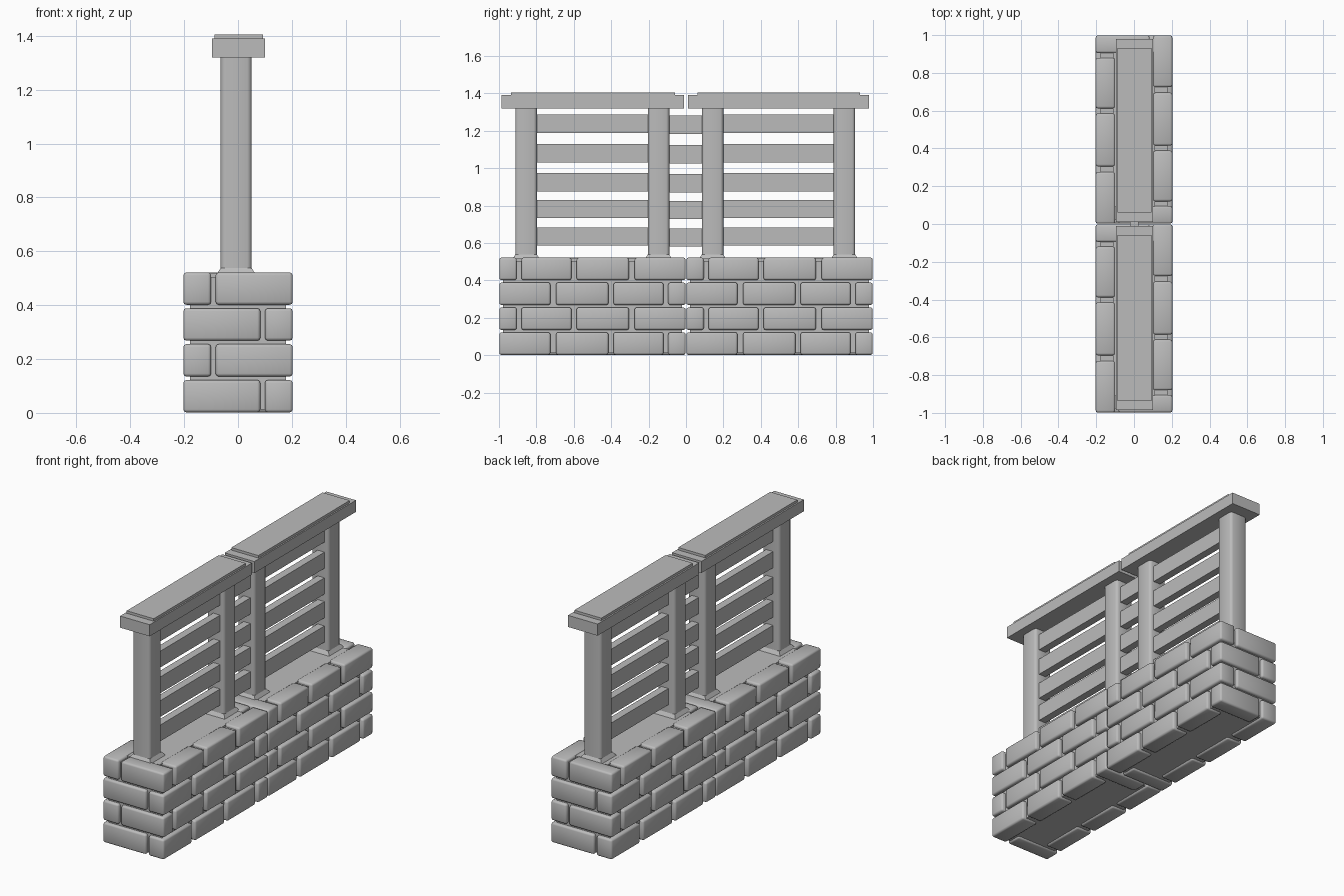
import bpy, bmesh, math
from mathutils import Matrix, Vector

if "Cube" in bpy.data.objects:
    bpy.data.objects.remove(bpy.data.objects["Cube"])

stone = bpy.data.materials.new("plain_grey")
stone.diffuse_color = (0.5, 0.5, 0.5, 1)
stone.use_nodes = True
stone.node_tree.nodes["Principled BSDF"].inputs["Base Color"].default_value = stone.diffuse_color


def add_box(bm, x0, x1, y0, y1, z0, z1, bevel=0.0, segs=2, vertical_only=False):
    """Append a (bevelled) box to bm."""
    t = bmesh.new()
    m = Matrix.Translation(((x0 + x1) / 2, (y0 + y1) / 2, (z0 + z1) / 2)) \
        @ Matrix.Diagonal((x1 - x0, y1 - y0, z1 - z0, 1))
    bmesh.ops.create_cube(t, size=1, matrix=m)
    if bevel:
        edges = [e for e in t.edges if not vertical_only
                 or abs(e.verts[0].co.z - e.verts[1].co.z) > 1e-4]
        bmesh.ops.bevel(t, geom=edges, offset=bevel, segments=segs,
                        profile=0.5, affect='EDGES')
    me = bpy.data.meshes.new("tmp")
    t.to_mesh(me)
    t.free()
    bm.from_mesh(me)
    bpy.data.meshes.remove(me)


def finish(bm, name, smooth=False):
    me = bpy.data.meshes.new(name)
    bm.to_mesh(me)
    bm.free()
    me.materials.append(stone)
    ob = bpy.data.objects.new(name, me)
    bpy.context.collection.objects.link(ob)
    if smooth:
        bpy.ops.object.select_all(action='DESELECT')
        ob.select_set(True)
        bpy.context.view_layer.objects.active = ob
        bpy.ops.object.shade_smooth_by_angle(angle=math.radians(50))
    return ob


CX = -0.007                                   # post centre in x
STRETCHERS = [(0.12, 0.388), (0.415, 0.695), (0.725, 0.998)]
SLATS = [0.635, 0.782, 0.925, 1.08, 1.238]


def brick_wall(y0, name):
    # four courses; every other course is mirrored left to right
    bm = bmesh.new()
    for c in range(4):
        z0 = 0.002 + c * 0.1332
        z1 = z0 + 0.12
        s = 1 if c % 2 else -1
        for side in (1, -1):                  # the two faces are a half turn apart
            def put(xa, xb, a, b):
                xs = sorted((xa * side * s, xb * side * s))
                ys = (y0 + a, y0 + b) if side == 1 else (y0 + 1 - b, y0 + 1 - a)
                add_box(bm, xs[0], xs[1], ys[0], ys[1], z0, z1, 0.011)
            put(-0.083, 0.203, 0.002, 0.095)  # end brick
            for a, b in STRETCHERS:
                put(0.1, 0.203, a, b)
    finish(bm, name + "_bricks", True)
    # mortar core between the bricks
    bm = bmesh.new()
    add_box(bm, -0.178, 0.178, y0 + 0.022, y0 + 0.978, 0.012, 0.505)
    add_box(bm, -0.11, 0.11, y0 + 0.09, y0 + 0.91, 0.4, 0.517)
    finish(bm, name + "_mortar")


def post(y, name):
    bm = bmesh.new()
    h = 0.0575
    add_box(bm, CX - h, CX + h, y - h, y + h, 0.5, 1.325, 0.016, 2, True)
    finish(bm, name, True)
    # flared mortar foot
    bm = bmesh.new()
    m = Matrix.Translation((CX, y, 0.526)) @ Matrix.Rotation(math.pi / 4, 4, 'Z')
    bmesh.ops.create_cone(bm, cap_ends=True, segments=4, radius1=0.074 * 2 ** 0.5,
                          radius2=0.057 * 2 ** 0.5, depth=0.026, matrix=m)
    finish(bm, name + "_foot")


def slats(y0, y1, name, dz=0.0):
    bm = bmesh.new()
    for z in SLATS:
        add_box(bm, -0.022, 0.024, y0, y1, z + dz - 0.049, z + dz + 0.049)
    finish(bm, name)


def cap(y0, y1, name):
    # coping board with a thin raised panel
    bm = bmesh.new()
    add_box(bm, -0.096, 0.101, y0, y1, 1.32, 1.39)
    add_box(bm, -0.087, 0.093, y0 + 0.05, y1 - 0.048, 1.385, 1.405)
    finish(bm, name)


# two fence modules, front and back
for name, y0, pa, pb, c0, c1 in (("front", -1.0, -0.855, -0.147, -0.986, -0.011),
                                 ("back", 0.0, 0.142, 0.847, 0.011, 0.979)):
    brick_wall(y0, name + "_wall")
    post(pa, name + "_post_a")
    post(pb, name + "_post_b")
    slats(pa, pb, name + "_slats")
    cap(c0, c1, name + "_cap")

# short slats joining the two modules
slats(-0.147, 0.142, "joining_slats", -0.006)
